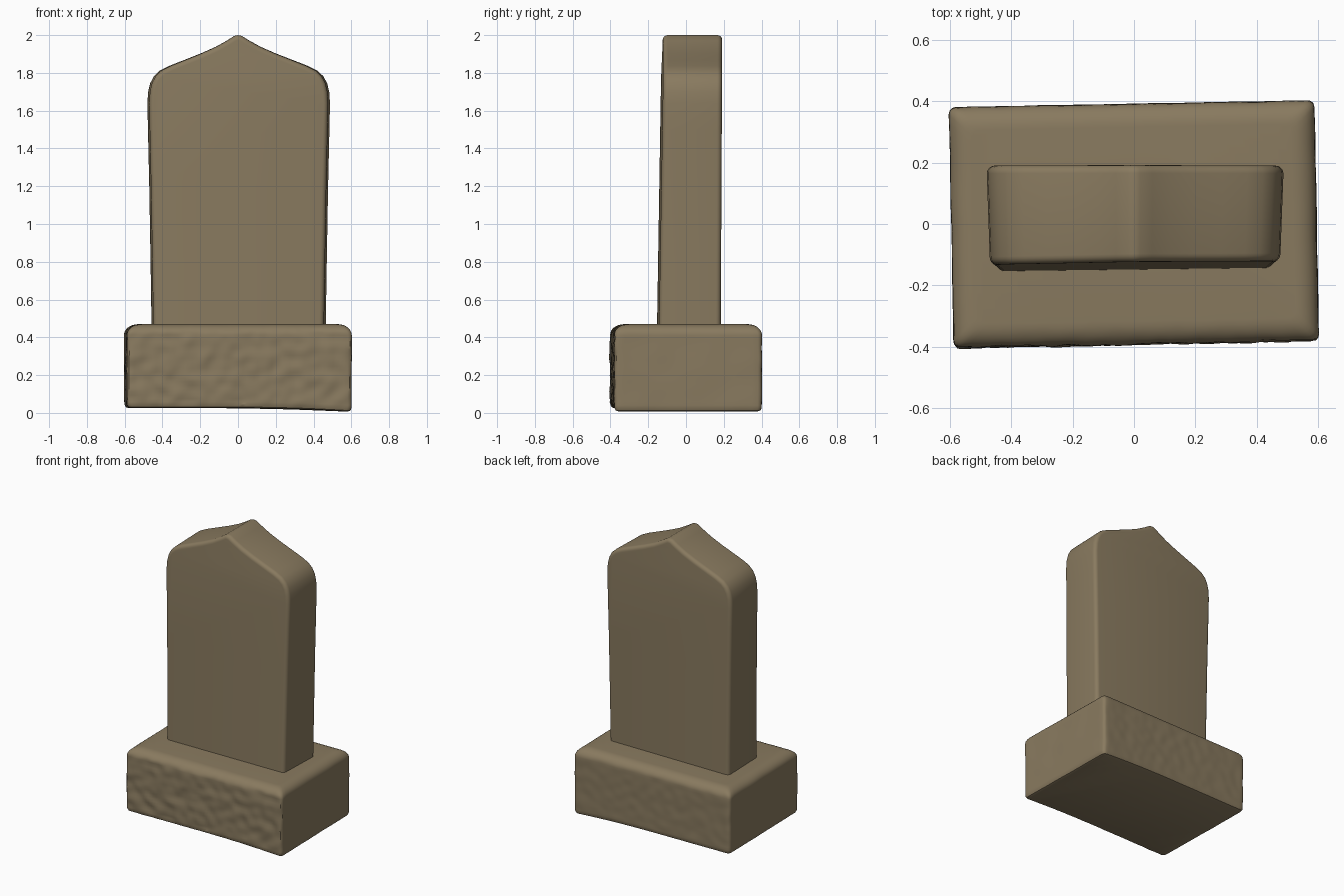
import bpy, bmesh, math
from mathutils import Vector, Matrix, noise

if "Cube" in bpy.data.objects:
    bpy.data.objects.remove(bpy.data.objects["Cube"])

stone = bpy.data.materials.new("weathered brown stone")
stone.diffuse_color = (0.25, 0.195, 0.115, 1)
stone.use_nodes = True
stone.node_tree.nodes["Principled BSDF"].inputs["Base Color"].default_value = stone.diffuse_color


def loft(name, rings, angle=35):
    """Skin a list of closed rings and cap both ends."""
    bm = bmesh.new()
    vs = [[bm.verts.new(p) for p in r] for r in rings]
    n = len(vs[0])
    for a, b in zip(vs, vs[1:]):
        for i in range(n):
            j = (i + 1) % n
            bm.faces.new((a[i], a[j], b[j], b[i]))
    bm.faces.new(vs[0][::-1])
    bm.faces.new(vs[-1])
    bmesh.ops.recalc_face_normals(bm, faces=bm.faces[:])
    me = bpy.data.meshes.new(name)
    bm.to_mesh(me)
    bm.free()
    me.materials.append(stone)
    ob = bpy.data.objects.new(name, me)
    bpy.context.collection.objects.link(ob)
    bpy.ops.object.select_all(action='DESELECT')
    ob.select_set(True)
    bpy.context.view_layer.objects.active = ob
    bpy.ops.object.shade_smooth_by_angle(angle=math.radians(angle))
    return ob


# ---- plinth: stacked rounded rectangles, turned slightly, rough front ----
TURN = Matrix.Rotation(math.radians(1.1), 3, 'Z')


def rect_ring(inset, z, hx=0.595, hy=0.391, r=0.022):
    hx, hy = hx - inset, hy - inset
    pts = []
    for k, (sx, sy) in enumerate(((1, 1), (-1, 1), (-1, -1), (1, -1))):
        for s in range(4):
            a = math.pi / 2 * (k + s / 3)
            pts.append(Vector((sx * (hx - r) + r * math.cos(a),
                               sy * (hy - r) + r * math.sin(a), z)))
        end = math.pi / 2 * (k + 1)
        nx, ny = ((-1, 1), (-1, -1), (1, -1), (1, 1))[k]
        p = pts[-1].copy()
        q = Vector((nx * (hx - r) + r * math.cos(end),
                    ny * (hy - r) + r * math.sin(end), z))
        count = 60 if k % 2 == 0 else 24
        pts += [p.lerp(q, i / count) for i in range(1, count)]
    out = []
    for p in pts:
        wall = 1 if 0.03 < z < 0.43 else 0.3
        rough = 0.009 if p.y < -hy + 0.01 else 0.003
        p.y += rough * wall * noise.noise(p * 16) * (1 if p.y < 0 else -1)
        p.x += 0.003 * noise.noise(p * 7)
        # underside dips towards the right-hand end
        low = 0.025 - 0.02 * max(0, p.x / 0.6) ** 2
        p.z = low + p.z * (0.47 - low) / 0.47
        out.append(TURN @ p)
    return out


levels = [(0.022, 0.0), (0.007, 0.006), (0.001, 0.02)]
levels += [(0.0, 0.035 + 0.375 * i / 20) for i in range(21)]
levels += [(0.075 * (1 - math.cos(t)), 0.41 + 0.06 * math.sin(t))
           for t in (math.pi / 2 * i / 7 for i in range(1, 8))]
loft("plinth", [rect_ring(i, z) for i, z in levels])

# ---- upright slab: pointed profile lofted from front to back ----
half = [(0.464, 0.42), (0.470, 0.8), (0.477, 1.2), (0.484, 1.5), (0.487, 1.64),
        (0.483, 1.70), (0.472, 1.745), (0.452, 1.782), (0.42, 1.812),
        (0.37, 1.837), (0.29, 1.868), (0.2, 1.903), (0.12, 1.938),
        (0.06, 1.971), (0.02, 1.996)]
outline = [Vector(p) for p in half] + [Vector((0, 2.0))]
outline += [Vector((-x * 0.985, z)) for x, z in reversed(half)]


def slab_ring(inset, depth, back):
    """Profile shrunk by inset, set depth inside the front or back face."""
    ring, n = [], len(outline)
    for i, p in enumerate(outline):
        d = outline[(i + 1) % n] - outline[i - 1]
        if i in (0, n - 1):
            d = Vector((0, 1 if i == 0 else -1))
        d.normalize()
        q = p + Vector((-d.y, d.x)) * inset
        t = (q.y - 0.47) / 1.53
        if back:
            y = 0.184 + 0.008 * t - depth
        else:
            y = -0.148 + 0.025 * t + 0.012 * q.x + depth
            q.x *= 0.98
        ring.append((q.x, y, q.y))
    return ring


R = 0.026
steps = [math.pi / 2 * i / 5 for i in range(6)]
edge = [(R * (1 - math.sin(a)), R * (1 - math.cos(a))) for a in steps]
rings = [slab_ring(i, d, False) for i, d in edge]
rings += [slab_ring(i, d, True) for i, d in reversed(edge)]
loft("upright_slab", rings)
